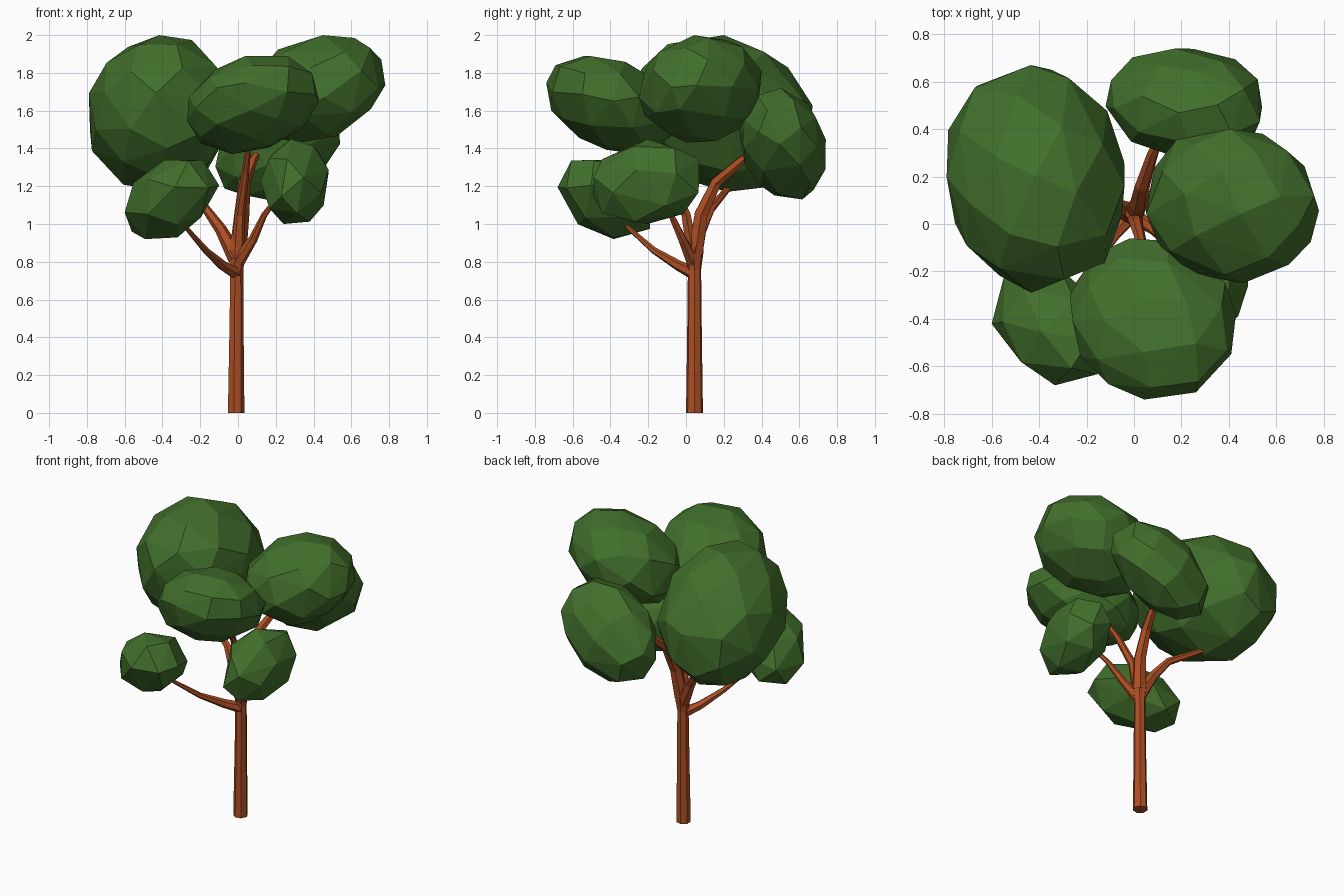
import bpy, bmesh, math, random
from mathutils import Vector, Matrix

if "Cube" in bpy.data.objects:
    bpy.data.objects.remove(bpy.data.objects["Cube"])

random.seed(4)


def material(name, rgb):
    m = bpy.data.materials.new(name)
    m.diffuse_color = (*rgb, 1)
    m.use_nodes = True
    m.node_tree.nodes["Principled BSDF"].inputs["Base Color"].default_value = m.diffuse_color
    return m


GREEN = material("leaf_green", (0.054, 0.16, 0.025))
BROWN = material("bark_brown", (0.42, 0.078, 0.018))


def finish(bm, name, mat):
    bmesh.ops.recalc_face_normals(bm, faces=bm.faces[:])
    me = bpy.data.meshes.new(name)
    bm.to_mesh(me)
    bm.free()
    me.materials.append(mat)
    ob = bpy.data.objects.new(name, me)
    bpy.context.collection.objects.link(ob)
    return ob


def limb(name, path, sides=6):
    """Tapered faceted tube; path holds (x, y, z, radius)."""
    bm = bmesh.new()
    pts = [Vector(p[:3]) for p in path]
    rings = []
    for i, p in enumerate(pts):
        d = pts[min(i + 1, len(pts) - 1)] - pts[max(i - 1, 0)]
        q = Vector((0, 0, 1)).rotation_difference(d.normalized())
        if i == 0 and p.z == 0:
            q.identity()          # flat foot on the ground
        ring = []
        for k in range(sides):
            a = math.tau * k / sides
            ring.append(bm.verts.new(p + q @ Vector((math.cos(a), math.sin(a), 0)) * path[i][3]))
        rings.append(ring)
    for lo, hi in zip(rings, rings[1:]):
        for k in range(sides):
            n = (k + 1) % sides
            bm.faces.new((lo[k], lo[n], hi[n], hi[k]))
    bm.faces.new(rings[0][::-1])
    bm.faces.new(rings[-1])
    return finish(bm, name, BROWN)


def foliage(name, low, high, tilt, count):
    """Faceted, tilted ellipsoid fitted to a box; tilt = (xy, xz, yz) lean."""
    low, high = Vector(low), Vector(high)
    h, c = (high - low) / 2, (high + low) / 2
    xy, xz, yz = tilt
    # shear factors that give the requested lean
    b = math.sqrt(1 - xy * xy)
    e = (yz - xy * xz) / b
    f = math.sqrt(1 - xz * xz - e * e)
    shear = Matrix(((1, 0, 0), (xy, b, 0), (xz, e, f)))
    spin = Matrix.Rotation(random.uniform(0, 6), 3, 'X') @ Matrix.Rotation(random.uniform(0, 6), 3, 'Y')
    pts = []
    for i in range(count):
        z = 1 - 2 * (i + 0.5) / count
        a = i * 2.39996
        r = math.sqrt(1 - z * z)
        p = Vector((r * math.cos(a), r * math.sin(a), z))
        p += Vector([random.uniform(-0.08, 0.08) for _ in range(3)])
        pts.append(shear @ (spin @ p.normalized()))
    lo = [min(p[k] for p in pts) for k in range(3)]
    hi = [max(p[k] for p in pts) for k in range(3)]
    bm = bmesh.new()
    for p in pts:
        bm.verts.new([c[k] + h[k] * (2 * (p[k] - lo[k]) / (hi[k] - lo[k]) - 1) for k in range(3)])
    bmesh.ops.convex_hull(bm, input=bm.verts[:])
    return finish(bm, name, GREEN)


# Trunk, widening into the fork
limb("trunk", [(-.012, .045, 0, .046), (-.01, .045, .4, .04), (-.008, .045, .76, .036),
               (-.005, .045, .86, .05), (0, .05, .94, .038)], 7)

# Branches
limb("branch_front_left", [(-.01, .04, .74, .035), (-.08, -.04, .78, .028),
                           (-.17, -.17, .86, .018), (-.3, -.34, 1.01, .01)])
limb("branch_left", [(-.01, .045, .82, .045), (-.09, .08, .97, .032),
                     (-.17, .13, 1.08, .024), (-.42, .25, 1.22, .014)])
limb("branch_back", [(0, .05, .85, .045), (.02, .08, 1.05, .04), (.035, .16, 1.22, .032),
                     (.08, .3, 1.34, .024), (.14, .42, 1.42, .014)])
limb("branch_front", [(0, .04, .82, .036), (.01, 0, 1.05, .028),
                      (.04, -.11, 1.28, .02), (.06, -.22, 1.45, .012)])
limb("branch_right", [(0, .035, .8, .036), (.08, -.02, .92, .024),
                      (.14, -.08, 1.05, .016), (.24, -.15, 1.18, .01)])

# Foliage clumps
foliage("foliage_left", (-.79, -.29, 1.17), (-.04, .67, 2.0), (-.08, .06, -.15), 42)
foliage("foliage_right", (.05, -.25, 1.43), (.78, .40, 2.0), (-.05, .22, .05), 40)
foliage("foliage_front", (-.27, -.74, 1.37), (.43, -.06, 1.89), (-.08, .2, -.32), 40)
foliage("foliage_back", (-.12, .28, 1.13), (.54, .74, 1.72), (-.05, .32, -.2), 36)
foliage("foliage_front_left", (-.6, -.68, .92), (-.1, -.19, 1.34), (-.28, .3, -.3), 22)
foliage("foliage_front_right", (.12, -.49, 1.0), (.48, .07, 1.45), (.12, .05, .1), 22)
